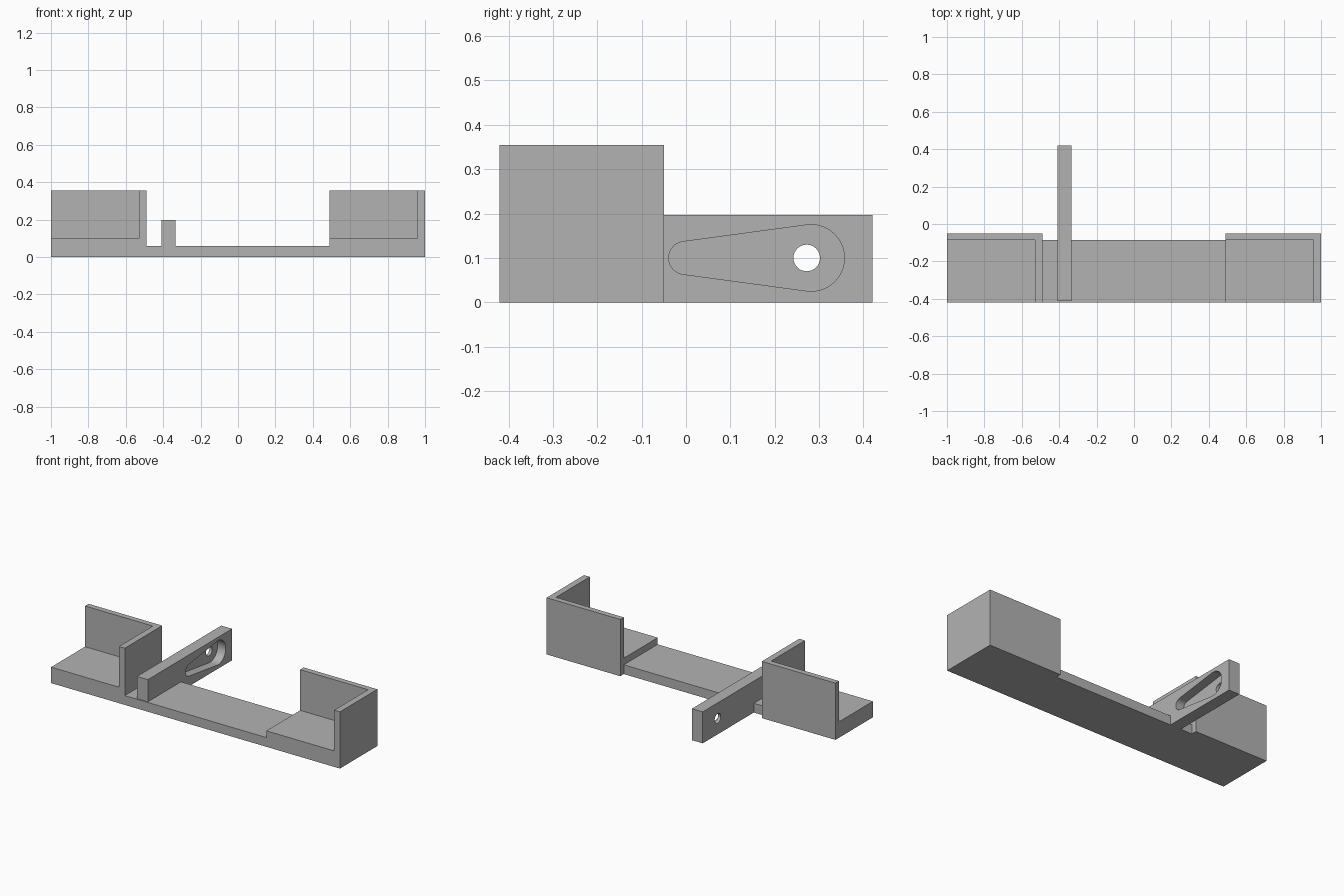
import bpy
import bmesh
from math import acos, cos, sin, pi, radians

cube = bpy.data.objects.get("Cube")
if cube:
    bpy.data.objects.remove(cube, do_unlink=True)

# Single plain grey material
grey = bpy.data.materials.new("plain grey")
grey.use_nodes = True
colour = (0.45, 0.45, 0.45, 1)
grey.diffuse_color = colour
grey.node_tree.nodes["Principled BSDF"].inputs["Base Color"].default_value = colour


def prism(name, profile, axis, low, high):
    """Extrude a flat outline along x (outline in y, z) or y (outline in x, z)."""
    def place(p, d):
        return (d, p[0], p[1]) if axis == "x" else (p[0], d, p[1])
    bm = bmesh.new()
    face = bm.faces.new([bm.verts.new(place(p, low)) for p in profile])
    ext = bmesh.ops.extrude_face_region(bm, geom=[face], use_keep_orig=True)
    for v in ext["geom"]:
        if isinstance(v, bmesh.types.BMVert):
            v.co["xyz".index(axis)] = high
    bmesh.ops.recalc_face_normals(bm, faces=bm.faces)
    mesh = bpy.data.meshes.new(name)
    bm.to_mesh(mesh)
    bm.free()
    mesh.materials.append(grey)
    obj = bpy.data.objects.new(name, mesh)
    bpy.context.collection.objects.link(obj)
    return obj


def arc(y, z, radius, start, end, steps):
    angles = [start + (end - start) * i / steps for i in range(steps + 1)]
    return [(y + radius * cos(a), z + radius * sin(a)) for a in angles]


def cut(target, cutter):
    mod = target.modifiers.new("cut", "BOOLEAN")
    mod.operation = "DIFFERENCE"
    mod.solver = "EXACT"
    mod.object = cutter
    bpy.context.view_layer.objects.active = target
    bpy.ops.object.modifier_apply(modifier=mod.name)
    bpy.data.objects.remove(cutter, do_unlink=True)


FRONT, BACK, OUTER_BACK = -0.42, -0.085, -0.05
TOP, DECK, SHELF = 0.355, 0.058, 0.1

# Base bar with two raised shelves, each with an upright wall on its +x side
prism("base_with_shelves", [
    (-1, 0), (1, 0), (1, TOP), (0.96, TOP), (0.96, SHELF), (0.49, SHELF),
    (0.49, DECK), (-0.49, DECK), (-0.49, TOP), (-0.53, TOP),
    (-0.53, SHELF), (-1, SHELF)], "y", FRONT, BACK)

# Back walls of the two shelves
for name, x0, x1 in (("right_back_wall", -1, -0.49), ("left_back_wall", 0.49, 1)):
    prism(name, [(x0, 0), (x1, 0), (x1, TOP), (x0, TOP)], "y", BACK, OUTER_BACK)

# Arm lying over the deck and reaching out behind
ARM_IN, ARM_OUT = -0.41, -0.335
arm = prism("arm", [
    (-0.413, DECK), (BACK, DECK), (BACK, 0), (0.42, 0),
    (0.42, 0.197), (-0.413, 0.197)], "x", ARM_IN, ARM_OUT)

# Teardrop pocket in the +x face: two arcs joined by tangents
small_y, big_y, mid_z = -0.002, 0.282, 0.1
small_r, big_r = 0.037, 0.075
t = acos((small_r - big_r) / (big_y - small_y))
outline = (arc(big_y, mid_z, big_r, -t, t, 32)
           + arc(small_y, mid_z, small_r, t, 2 * pi - t, 24))
cut(arm, prism("pocket_cutter", outline, "x", ARM_OUT - 0.056, ARM_OUT + 0.05))

# Round hole through the pocket floor
hole = arc(0.272, mid_z, 0.03, 0, 2 * pi, 32)[:-1]
cut(arm, prism("hole_cutter", hole, "x", ARM_IN - 0.05, ARM_OUT + 0.06))

bpy.ops.object.select_all(action="DESELECT")
arm.select_set(True)
bpy.context.view_layer.objects.active = arm
bpy.ops.object.shade_smooth_by_angle(angle=radians(30))
